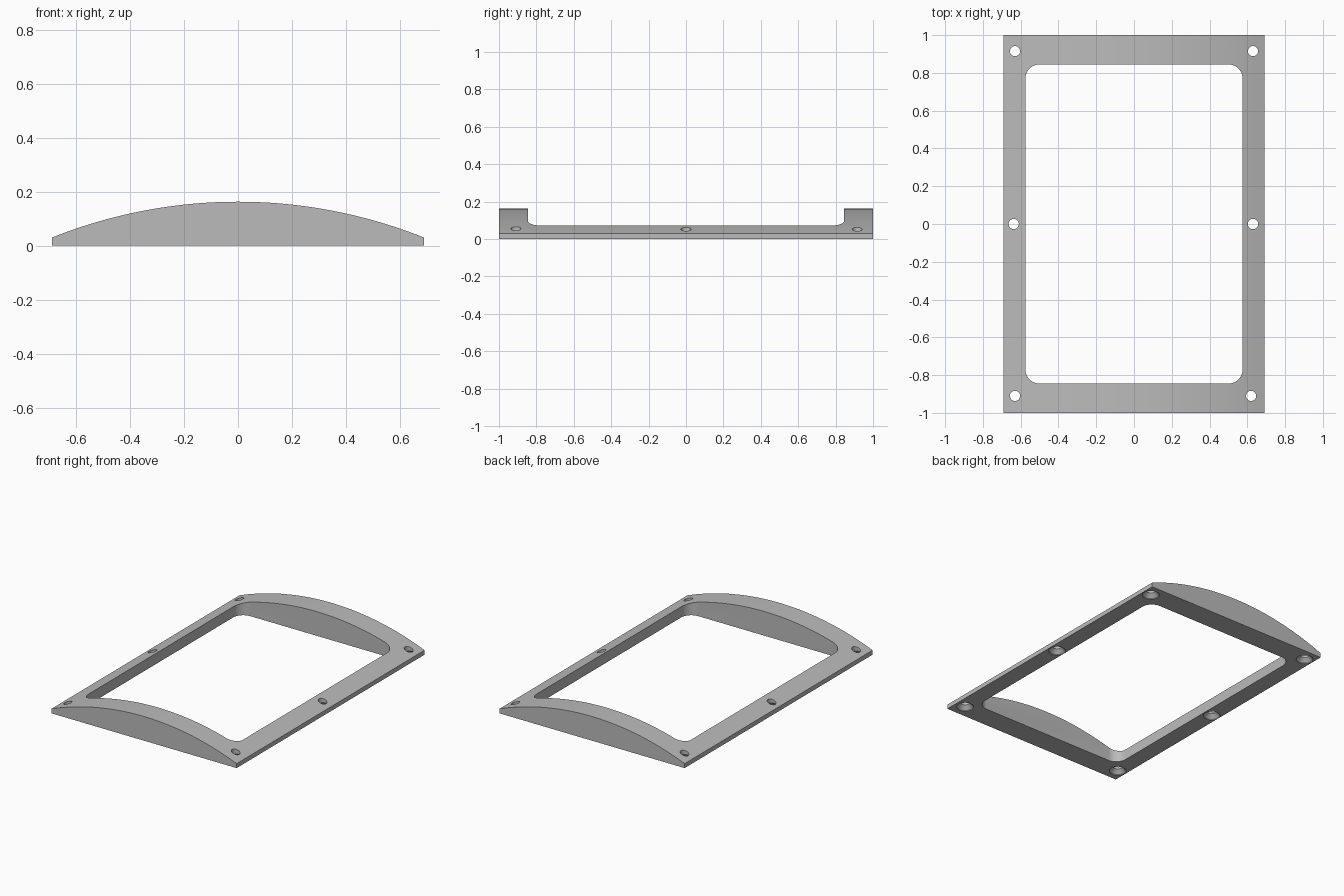
import bpy
import bmesh
from math import sin, cos, pi, sqrt, radians

default = bpy.data.objects.get("Cube")
if default:
    bpy.data.objects.remove(default, do_unlink=True)

HALF_W, HALF_L = 0.69, 1.0
EDGE_Z, TOP_Z = 0.03, 0.163
RISE = TOP_Z - EDGE_Z
RADIUS = (HALF_W ** 2 + RISE ** 2) / (2 * RISE)

grey = bpy.data.materials.new("plain grey")
grey.use_nodes = True
colour = (0.5, 0.5, 0.5, 1)
grey.diffuse_color = colour
grey.node_tree.nodes["Principled BSDF"].inputs["Base Color"].default_value = colour


def loft(name, rings):
    """Closed solid through a list of equal-length rings."""
    bm = bmesh.new()
    loops = [[bm.verts.new(p) for p in ring] for ring in rings]
    n = len(loops[0])
    for a, b in zip(loops, loops[1:]):
        for i in range(n):
            j = (i + 1) % n
            bm.faces.new((a[i], a[j], b[j], b[i]))
    bm.faces.new(loops[0])
    bm.faces.new(loops[-1])
    bmesh.ops.recalc_face_normals(bm, faces=bm.faces)
    mesh = bpy.data.meshes.new(name)
    bm.to_mesh(mesh)
    bm.free()
    obj = bpy.data.objects.new(name, mesh)
    bpy.context.collection.objects.link(obj)
    mesh.materials.append(grey)
    return obj


# Domed slab: arched cross-section extruded along y
steps = 48
profile = [(-HALF_W, 0), (HALF_W, 0)]
for i in range(steps + 1):
    x = HALF_W - 2 * HALF_W * i / steps
    profile.append((x, TOP_Z - RADIUS + sqrt(RADIUS ** 2 - x * x)))
frame = loft("curved_frame", [[(x, y, z) for x, z in profile] for y in (-HALF_L, HALF_L)])

# Rounded rectangular opening
in_x, in_y, corner, arc = 0.575, 0.845, 0.075, 10
outline = []
for k, (sx, sy) in enumerate([(1, 1), (-1, 1), (-1, -1), (1, -1)]):
    for i in range(arc + 1):
        a = (k + i / arc) * pi / 2
        outline.append((sx * (in_x - corner) + corner * cos(a),
                        sy * (in_y - corner) + corner * sin(a)))
cutters = [loft("opening_cutter", [[(x, y, z) for x, y in outline] for z in (-0.1, 0.3)])]

# Screw holes, countersunk from below
hole_profile = [(0.053, -0.02), (0.053, 0.004), (0.027, 0.03), (0.027, 0.2)]
for hx, hy in [(-0.63, 0.915), (0.63, 0.915), (-0.637, 0), (0.63, 0),
               (-0.63, -0.91), (0.62, -0.91)]:
    rings = [[(hx + r * cos(2 * pi * i / 32), hy + r * sin(2 * pi * i / 32), z)
              for i in range(32)] for r, z in hole_profile]
    cutters.append(loft("screw_hole_cutter", rings))

for cutter in cutters:
    cutter.hide_render = True
    mod = frame.modifiers.new("cut", "BOOLEAN")
    mod.operation = "DIFFERENCE"
    mod.solver = "EXACT"
    mod.object = cutter

# Bake the cuts, then drop the cutters
graph = bpy.context.evaluated_depsgraph_get()
baked = bpy.data.meshes.new_from_object(frame.evaluated_get(graph))
frame.modifiers.clear()
frame.data = baked
for cutter in cutters:
    bpy.data.objects.remove(cutter, do_unlink=True)

bpy.ops.object.select_all(action="DESELECT")
frame.select_set(True)
bpy.context.view_layer.objects.active = frame
bpy.ops.object.shade_smooth_by_angle(angle=radians(20))
